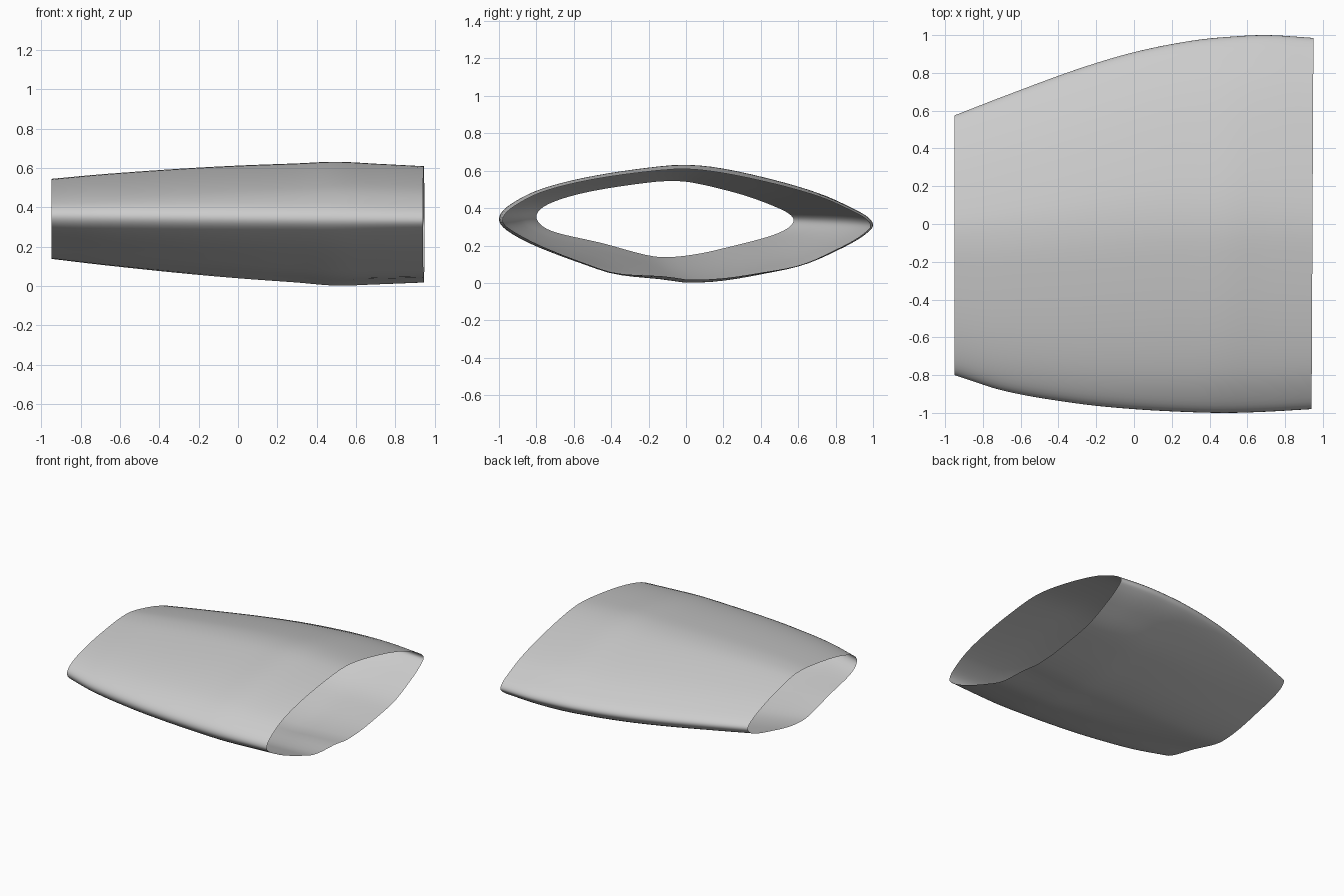
import bpy
import bmesh
import math

SPAN_STEPS = 48
CHORD_STEPS = 44

default_cube = bpy.data.objects.get("Cube")
if default_cube:
    bpy.data.objects.remove(default_cube, do_unlink=True)


def smooth_curve(points, at):
    """Hermite interpolation through sorted (position, value) points."""
    last = len(points) - 1
    slopes = []
    for i in range(last + 1):
        before, after = points[max(i - 1, 0)], points[min(i + 1, last)]
        slopes.append((after[1] - before[1]) / (after[0] - before[0]))
    i = 0
    while i < last - 1 and at > points[i + 1][0]:
        i += 1
    (start, low), (end, high) = points[i], points[i + 1]
    width = end - start
    t = min(max((at - start) / width, 0), 1)
    ease = t * t * (3 - 2 * t)
    bend = slopes[i] * t * (1 - t) ** 2 - slopes[i + 1] * t * t * (1 - t)
    return low + (high - low) * ease + bend * width


def chord_angle(s):
    return math.acos(1 - 2 * s)


def profile(points):
    """Section heights as fractions, spaced by angle to round the front edge."""
    return [(chord_angle(s), h) for s, h in [(0, 0)] + points + [(1, 0)]]


# Section profiles: (fraction of chord, fraction of peak height)
wide_top = profile([(.033, .27), (.11, .54), (.245, .78), (.405, .95), (.5, 1),
                    (.595, .94), (.73, .765), (.865, .52), (.945, .29)])
wide_bottom = profile([(.033, .21), (.11, .46), (.215, .72), (.295, .89), (.35, .93),
                       (.445, .95), (.5, 1), (.595, .97), (.705, .855), (.81, .71),
                       (.915, .4), (.985, .12)])
narrow_top = profile([(.045, .33), (.21, .69), (.445, .96), (.525, 1), (.595, .98),
                      (.77, .72), (.925, .365)])
narrow_bottom = profile([(.045, .33), (.245, .65), (.445, .98), (.525, 1),
                         (.635, .9), (.79, .645), (.94, .34)])

# Outline along the span: x, front edge y, back edge y, top z, bottom z
stations = [(-.95, -.8, .575, .545, .139), (-.68, -.885, .68, .57, .107),
            (-.3, -.95, .82, .597, .067), (0, -.98, .91, .613, .04),
            (.3, -.996, .97, .624, .018), (.5, -1, .991, .632, .002),
            (.7, -.994, 1, .622, .008), (.945, -.98, .985, .609, .018)]
front_edge, back_edge, crown, belly = [
    [(row[0], row[k]) for row in stations] for k in range(1, 5)]
x_start, x_end = stations[0][0], stations[-1][0]


def section(x):
    """One closed loop of points: over the top, then back underneath."""
    blend = (x - x_start) / (x_end - x_start)
    y_front, y_back = smooth_curve(front_edge, x), smooth_curve(back_edge, x)
    z_front, z_back = .355 - .02 * blend, .335 - .031 * blend
    middle = (z_front + z_back) / 2

    def point(step, wide, narrow, peak):
        angle = math.pi * step / CHORD_STEPS
        s = (1 - math.cos(angle)) / 2
        height = (smooth_curve(wide, angle) * blend
                  + smooth_curve(narrow, angle) * (1 - blend))
        y = y_front + (y_back - y_front) * s
        z = z_front + (z_back - z_front) * s + height * (peak - middle)
        return (x + .005 * y * blend, y, z)

    top = [point(i, wide_top, narrow_top, smooth_curve(crown, x))
           for i in range(CHORD_STEPS + 1)]
    bottom = [point(i, wide_bottom, narrow_bottom, smooth_curve(belly, x))
              for i in range(CHORD_STEPS - 1, 0, -1)]
    return top + bottom


# Open-ended tapered shell lofted through the sections
bm = bmesh.new()
rings = []
for step in range(SPAN_STEPS + 1):
    x = x_start + (x_end - x_start) * step / SPAN_STEPS
    rings.append([bm.verts.new(co) for co in section(x)])
for ring, following in zip(rings, rings[1:]):
    for i in range(len(ring)):
        j = (i + 1) % len(ring)
        bm.faces.new((ring[i], ring[j], following[j], following[i]))

mesh = bpy.data.meshes.new("wing_shell")
bm.to_mesh(mesh)
bm.free()
shell = bpy.data.objects.new("wing_shell", mesh)
bpy.context.collection.objects.link(shell)

# Plain light grey finish
grey = bpy.data.materials.new("light_grey")
grey.use_nodes = True
colour = (.6, .6, .6, 1)
grey.diffuse_color = colour
grey.node_tree.nodes["Principled BSDF"].inputs["Base Color"].default_value = colour
mesh.materials.append(grey)

# Smooth skin with a crisp back edge
bpy.ops.object.select_all(action='DESELECT')
shell.select_set(True)
bpy.context.view_layer.objects.active = shell
bpy.ops.object.shade_smooth_by_angle(angle=math.radians(35))
